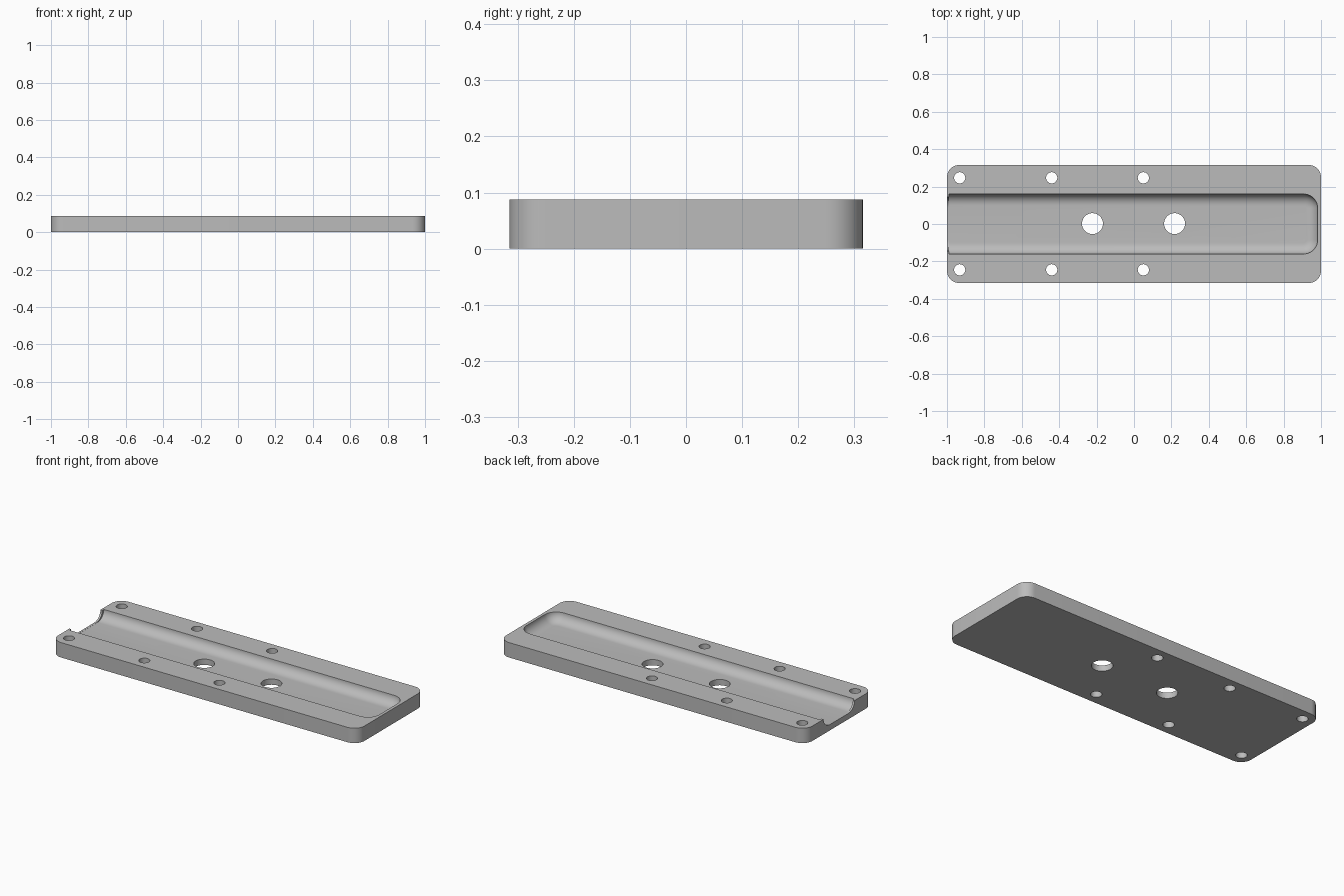
import bpy, bmesh, math

cube = bpy.data.objects.get("Cube")
if cube:
    bpy.data.objects.remove(cube)

HEIGHT, FLOOR = 0.088, 0.034

grey = bpy.data.materials.new("machined grey")
grey.use_nodes = True
colour = (0.5, 0.5, 0.5, 1)
grey.diffuse_color = colour
grey.node_tree.nodes["Principled BSDF"].inputs["Base Color"].default_value = colour


def outline(x0, x1, half, r_left, r_right, steps=10):
    """Counter-clockwise rectangle with separate corner radii at each end."""
    pts = []
    corners = [(x1, half, r_right, 0), (x0, half, r_left, 1),
               (x0, -half, r_left, 2), (x1, -half, r_right, 3)]
    for x, y, r, quarter in corners:
        cx = x - math.copysign(r, x - (x0 + x1) / 2)
        cy = y - math.copysign(r, y)
        for i in range(steps + 1 if r else 1):
            a = (quarter + i / steps) * math.pi / 2
            pts.append((cx + r * math.cos(a), cy + r * math.sin(a)))
    return pts


def loft(name, rings):
    """Closed solid through a stack of (outline, z) rings, bottom to top."""
    bm = bmesh.new()
    loops = [[bm.verts.new((x, y, z)) for x, y in pts] for pts, z in rings]
    bm.faces.new(loops[0][::-1])
    bm.faces.new(loops[-1])
    for low, high in zip(loops, loops[1:]):
        n = len(low)
        for i in range(n):
            j = (i + 1) % n
            bm.faces.new((low[i], low[j], high[j], high[i]))
    mesh = bpy.data.meshes.new(name)
    bm.to_mesh(mesh)
    bm.free()
    obj = bpy.data.objects.new(name, mesh)
    mesh.materials.append(grey)
    bpy.context.collection.objects.link(obj)
    return obj


def trough(name, x0, x1, half, floor, r_right, inset_end):
    """Channel cutter with a rounded lower edge."""
    rise = HEIGHT - floor
    width = 0.06
    rings = []
    for i in range(11):
        a = i / 10 * math.pi / 2
        inset = width * (1 - math.sin(a))
        end = x1 - inset if inset_end else x1
        r = max(r_right - inset, 0.01) if r_right else 0
        rings.append((outline(x0, end, half - inset, 0, r),
                      floor + rise * (1 - math.cos(a))))
    rings.append((rings[-1][0], HEIGHT + 0.1))
    return loft(name, rings)


def hole(name, x, y, radius):
    bpy.ops.mesh.primitive_cylinder_add(vertices=40, radius=radius, depth=0.5,
                                        location=(x, y, 0))
    obj = bpy.context.object
    obj.name = name
    obj.data.materials.append(grey)
    return obj


# Plate with rounded corners
slab = outline(-1, 1, 0.315, 0.065, 0.065)
plate = loft("base_plate", [(slab, 0), (slab, HEIGHT)])

# Long channel, and its narrower mouth at the open end
cutters = [trough("channel_cutter", -0.988, 0.982, 0.16, FLOOR, 0.075, True),
           trough("mouth_cutter", -1.1, -0.95, 0.145, FLOOR + 0.0004, 0, False)]

# Mounting holes along both rims, and two large holes in the floor
for x in (-0.932, -0.44, 0.05):
    for y in (-0.245, 0.247):
        cutters.append(hole("mounting_hole_cutter", x, y, 0.03))
for x in (-0.222, 0.217):
    cutters.append(hole("floor_hole_cutter", x, 0.002, 0.056))

bpy.context.view_layer.objects.active = plate
for cutter in cutters:
    cutter.hide_render = True
    mod = plate.modifiers.new("cut", "BOOLEAN")
    mod.operation = "DIFFERENCE"
    mod.solver = "EXACT"
    mod.object = cutter
    bpy.ops.object.modifier_apply(modifier=mod.name)
    bpy.data.objects.remove(cutter)

bpy.ops.object.select_all(action="DESELECT")
plate.select_set(True)
bpy.context.view_layer.objects.active = plate
bpy.ops.object.shade_smooth_by_angle(angle=math.radians(30))
